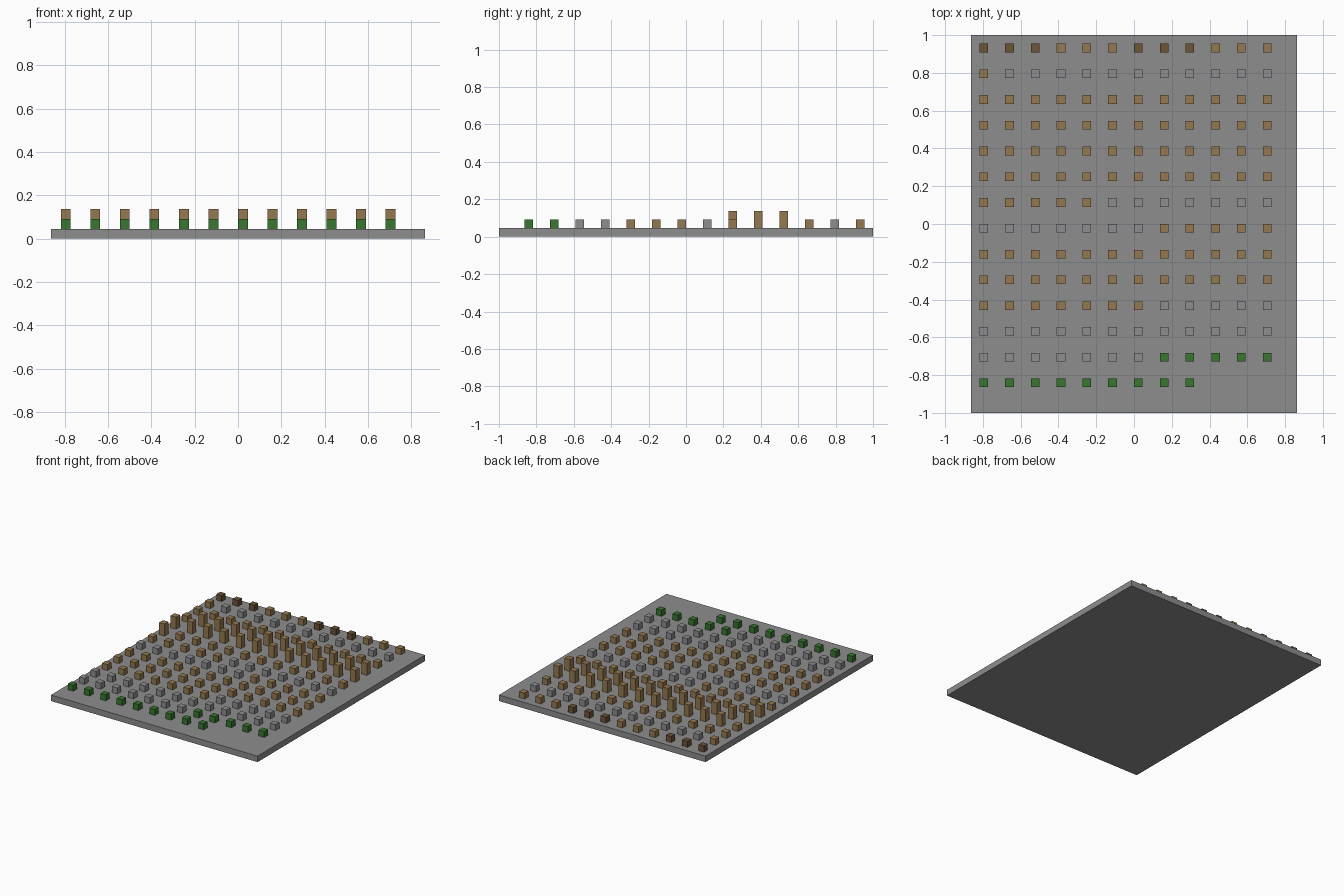
import bpy
import bmesh

if "Cube" in bpy.data.objects:
    bpy.data.objects.remove(bpy.data.objects["Cube"], do_unlink=True)

U = 1 / 22  # edge of one block


def material(name, *rgb):
    m = bpy.data.materials.new(name)
    m.use_nodes = True
    m.diffuse_color = (*rgb, 1)
    m.node_tree.nodes["Principled BSDF"].inputs["Base Color"].default_value = (*rgb, 1)
    return m


GREY = material("stone grey", 0.27, 0.27, 0.27)
BLOCK_GREY = material("block grey", 0.27, 0.27, 0.28)
TAN = material("wood tan", 0.30, 0.19, 0.08)
BROWN = material("bark brown", 0.145, 0.09, 0.038)
GREEN = material("leaf green", 0.04, 0.18, 0.03)


def boxes(name, mat, items):
    """One object made of boxes given as (centre x, centre y, bottom, size), in blocks."""
    bm = bmesh.new()
    for x, y, bottom, (sx, sy, sz) in items:
        verts = bmesh.ops.create_cube(bm, size=1)["verts"]
        bmesh.ops.scale(bm, vec=(sx * U, sy * U, sz * U), verts=verts)
        bmesh.ops.translate(bm, vec=(x * U, y * U, (bottom + sz / 2) * U), verts=verts)
    mesh = bpy.data.meshes.new(name)
    bm.to_mesh(mesh)
    bm.free()
    mesh.materials.append(mat)
    bpy.context.collection.objects.link(bpy.data.objects.new(name, mesh))


# Floor slab
boxes("floor_slab", GREY, [(0, 0, 0, (38, 44, 1))])

# Block layout from back to front: B bark, t wood, T tall wood, s stone, g leaf
LAYOUT = [
    "BBBtttBBBttt",
    "t" + "s" * 11,
    "t" * 12,
    "t" + "T" * 11,
    "T" * 12,
    "T" + "t" * 11,
    "t" * 5 + "s" * 7,
    "s" * 7 + "t" * 5,
    "t" * 12,
    "t" * 12,
    "t" * 7 + "s" * 5,
    "s" * 12,
    "s" * 7 + "g" * 5,
    "g" * 9,
]

KINDS = {
    "B": ("bark_blocks", BROWN, 1),
    "t": ("wood_blocks", TAN, 1),
    "T": ("tall_wood_blocks", TAN, 2),
    "s": ("stone_blocks", BLOCK_GREY, 1),
    "g": ("leaf_blocks", GREEN, 1),
}

# Blocks on the slab, three units apart
for key, (name, mat, height) in KINDS.items():
    boxes(name, mat, [(3 * c - 17.5, 20.5 - 3 * r, 1, (1, 1, height))
                      for r, row in enumerate(LAYOUT)
                      for c, k in enumerate(row) if k == key])
